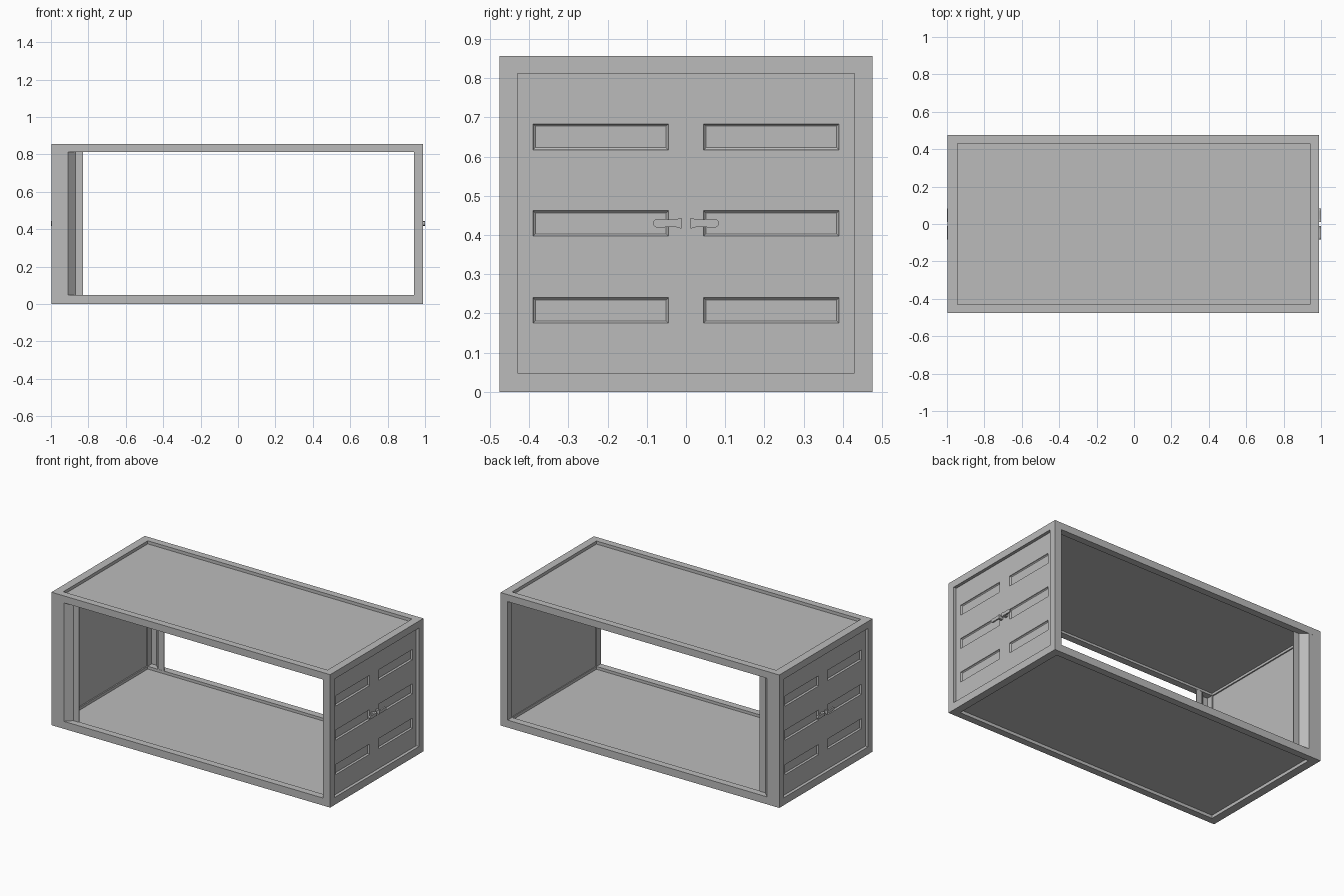
import bpy, bmesh, math
from itertools import product
from mathutils import Vector

if "Cube" in bpy.data.objects:
    bpy.data.objects.remove(bpy.data.objects["Cube"])

grey = bpy.data.materials.new("painted grey")
grey.diffuse_color = (0.5, 0.5, 0.5, 1)
grey.use_nodes = True
grey.node_tree.nodes["Principled BSDF"].inputs["Base Color"].default_value = grey.diffuse_color

XS = [-0.998, -0.945, 0.94, 0.99]
YS = [-0.475, -0.43, 0.43, 0.475]
ZS = [0.0, 0.048, 0.812, 0.857]


def finish(name, bm):
    bmesh.ops.remove_doubles(bm, verts=bm.verts, dist=1e-5)
    bmesh.ops.recalc_face_normals(bm, faces=bm.faces)
    mesh = bpy.data.meshes.new(name)
    bm.to_mesh(mesh)
    bm.free()
    mesh.materials.append(grey)
    ob = bpy.data.objects.new(name, mesh)
    bpy.context.collection.objects.link(ob)
    return ob


def box_bm(lo, hi):
    bm = bmesh.new()
    bmesh.ops.create_cube(bm, size=1)
    for v in bm.verts:
        v.co = Vector([lo[i] if v.co[i] < 0 else hi[i] for i in range(3)])
    return bm


def prism(name, outline, offset):
    """Extrude a closed outline by an offset vector."""
    bm = bmesh.new()
    face = bm.faces.new([bm.verts.new(p) for p in outline])
    ext = bmesh.ops.extrude_face_region(bm, geom=[face])
    bmesh.ops.translate(bm, vec=offset,
                        verts=[g for g in ext["geom"] if isinstance(g, bmesh.types.BMVert)])
    return finish(name, bm)


# Frame: the twelve edge beams of a box, joined into one skin
bm = bmesh.new()
grid = (XS, YS, ZS)
beams = {c for c in product(range(3), repeat=3) if sum(k != 1 for k in c) >= 2}
for c in beams:
    for axis, side in product(range(3), (0, 1)):
        near = list(c)
        near[axis] += 2 * side - 1
        if tuple(near) in beams:
            continue
        a, b = [i for i in range(3) if i != axis]
        corners = []
        for da, db in ((0, 0), (1, 0), (1, 1), (0, 1)):
            idx = list(c)
            idx[axis] += side
            idx[a] += da
            idx[b] += db
            corners.append(bm.verts.new([grid[i][idx[i]] for i in range(3)]))
        bm.faces.new(corners)
finish("frame", bm)

# Roof and floor sheets, recessed in the frame
for name, z0, z1 in (("floor", 0.02, 0.03), ("roof", 0.827, 0.837)):
    finish(name, box_bm((XS[1], YS[1], z0), (XS[2], YS[2], z1)))

# Folded side sheet beside each left post
T = 0.004
for s, side in ((-1, "front"), (1, "back")):
    path = [(-0.946, 0.4748), (-0.91, 0.4748), (-0.87, 0.435), (-0.83, 0.435)]
    inner = [(x - (T if i in (1, 2) else 0) * 0.4, y - T) for i, (x, y) in enumerate(path)]
    prism(side + "_folded_sheet",
          [(x, s * y, ZS[1]) for x, y in path + inner[::-1]],
          (0, 0, ZS[2] - ZS[1]))

# Doors with three pressed panels, and their lever handles
ROWS = [(0.175, 0.240), (0.397, 0.462), (0.617, 0.683)]
PANEL_Y = (0.045, 0.39)
for end, outer, tip in ((1, 0.970, 1.0), (-1, -0.978, -1.0)):
    side = "right" if end > 0 else "left"
    for s, leaf in ((-1, "front"), (1, "back")):
        y0, y1 = sorted((0, s * YS[2]))
        x0, x1 = sorted((outer, outer - end * 0.025))
        bm = box_bm((x0, y0, ZS[1]), (x1, y1, ZS[2]))
        cuts = [((0, s * y, 0), (0, 1, 0)) for y in PANEL_Y]
        cuts += [((0, 0, z), (0, 0, 1)) for row in ROWS for z in row]
        for co, no in cuts:
            bmesh.ops.bisect_plane(bm, geom=bm.verts[:] + bm.edges[:] + bm.faces[:],
                                   plane_co=co, plane_no=no)
        bmesh.ops.recalc_face_normals(bm, faces=bm.faces)
        panels = []
        for f in bm.faces:
            m = f.calc_center_median()
            if (abs(m.x - outer) < 1e-4 and PANEL_Y[0] < abs(m.y) < PANEL_Y[1]
                    and any(a < m.z < b for a, b in ROWS)):
                panels.append(f)
        for width, depth in ((0.003, -0.007), (0.005, -0.003)):
            bmesh.ops.inset_individual(bm, faces=panels, thickness=width, depth=depth)
        finish(f"{side}_{leaf}_door", bm)

        # Lever: flared at the hinge end, rounded at the free end
        half = [(0.011, 0.014), (0.025, 0.010), (0.045, 0.010), (0.073, 0.011)]
        arc = [(0.073 + 0.011 * math.cos(t), 0.011 * math.sin(t))
               for t in (math.pi / 2 - k * math.pi / 8 for k in range(1, 8))]
        shape = half + arc + [(y, -z) for y, z in half[::-1]]
        prism(f"{side}_{leaf}_handle",
              [(tip, s * y, 0.43 + z) for y, z in shape], (-end * 0.01, 0, 0))
        # Stem joining lever and door
        x0, x1 = sorted((tip - end * 0.009, outer - end * 0.005))
        y0, y1 = sorted((s * 0.013, s * 0.03))
        finish(f"{side}_{leaf}_handle_stem", box_bm((x0, y0, 0.421), (x1, y1, 0.439)))
